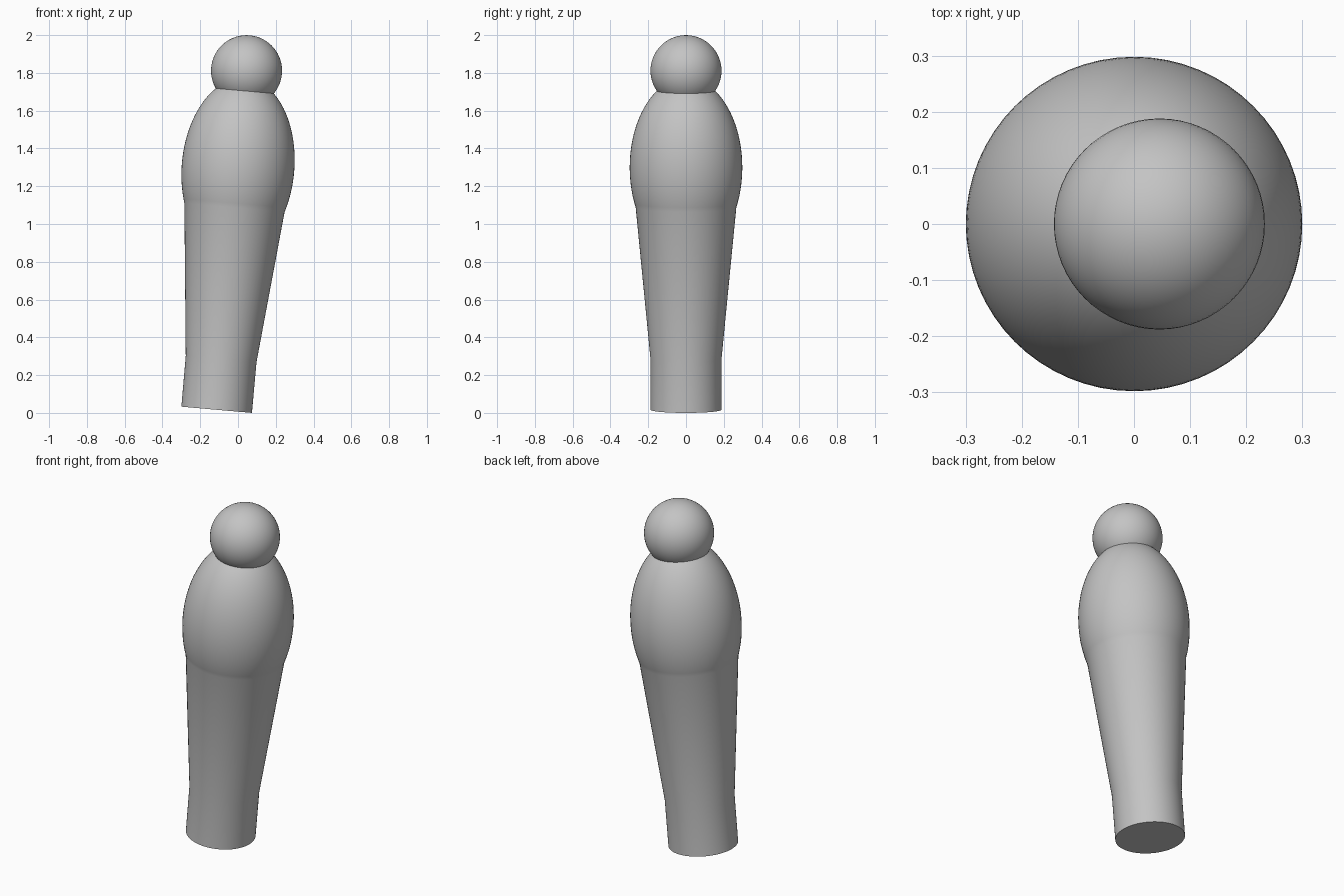
import bpy, bmesh, math
from mathutils import Vector, Matrix

cube = bpy.data.objects.get("Cube")
if cube:
    bpy.data.objects.remove(cube, do_unlink=True)

SIDES = 64
TILT = math.radians(5.04)
BASE = Vector((-0.113, 0, 0.0165))
LEAN = Matrix.Translation(BASE) @ Matrix.Rotation(TILT, 4, 'Y')

grey = bpy.data.materials.new("plain grey")
grey.use_nodes = True
colour = (0.55, 0.55, 0.55, 1)
grey.diffuse_color = colour
grey.node_tree.nodes["Principled BSDF"].inputs["Base Color"].default_value = colour


def lathe(name, profile, sharp_angle):
    """Spin (radius, height) points about the leaning axis."""
    bm = bmesh.new()
    verts = [bm.verts.new((r, 0, h)) for r, h in profile]
    edges = [bm.edges.new(pair) for pair in zip(verts, verts[1:])]
    bmesh.ops.spin(bm, geom=verts + edges, cent=(0, 0, 0), axis=(0, 0, 1),
                   angle=math.tau, steps=SIDES, use_duplicate=False)
    bmesh.ops.remove_doubles(bm, verts=bm.verts, dist=0.0001)
    bmesh.ops.recalc_face_normals(bm, faces=bm.faces)
    mesh = bpy.data.meshes.new(name)
    bm.to_mesh(mesh)
    bm.free()
    mesh.materials.append(grey)
    obj = bpy.data.objects.new(name, mesh)
    bpy.context.collection.objects.link(obj)
    obj.matrix_world = LEAN
    bpy.ops.object.select_all(action='DESELECT')
    obj.select_set(True)
    bpy.context.view_layer.objects.active = obj
    bpy.ops.object.shade_smooth_by_angle(angle=sharp_angle)
    return obj


def arc(radius, half_height, centre, start, end, steps):
    """Part of an ellipse, as (radius, height) points."""
    angles = [start + (end - start) * i / steps for i in range(steps + 1)]
    return [(max(0, radius * math.cos(a)), centre + half_height * math.sin(a))
            for a in angles]


# Body: straight foot, widening leg, egg-shaped torso up to the neck
torso = arc(0.298, 0.475, 1.288, math.asin(-0.213 / 0.475),
            math.asin(0.409 / 0.475), 28)
lathe("body", [(0, 0), (0.1875, 0), (0.188, 0.27)] + torso, math.radians(40))

# Head: round ball sunk into the neck
lathe("head", arc(0.188, 0.188, 1.802, -math.pi / 2, math.pi / 2, 32),
      math.radians(40))
